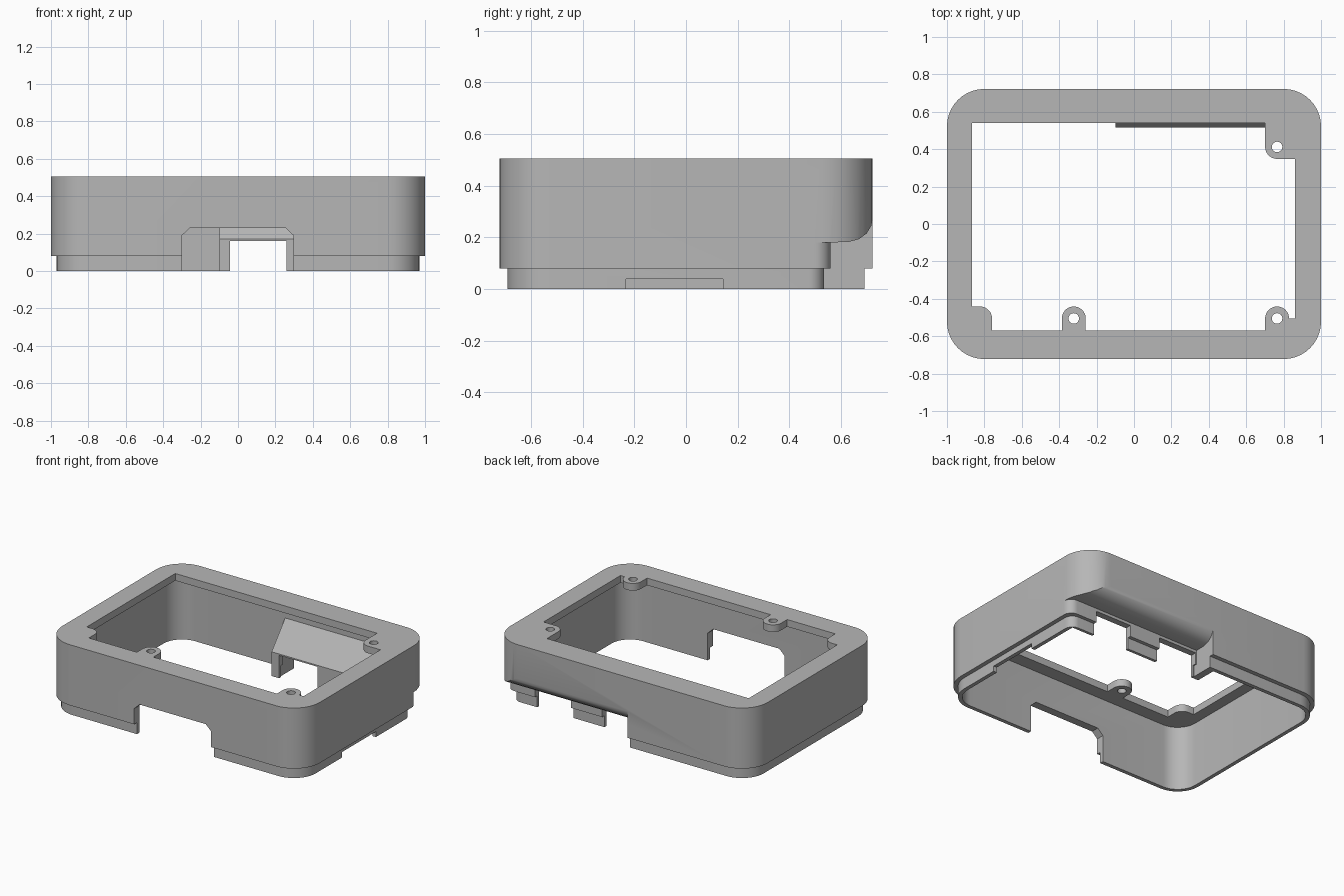
import bpy, bmesh, math
from mathutils import Vector

cube = bpy.data.objects.get("Cube")
if cube:
    bpy.data.objects.remove(cube, do_unlink=True)

grey = bpy.data.materials.new("plastic_grey")
grey.use_nodes = True
colour = (0.47, 0.47, 0.47, 1)
grey.diffuse_color = colour
grey.node_tree.nodes["Principled BSDF"].inputs["Base Color"].default_value = colour


def prism(name, points, low, high, axis="Z"):
    """Extrude an outline: XY along Z, XZ along Y, or YZ along X."""
    place = {"Z": lambda a, b, c: (a, b, c),
             "Y": lambda a, b, c: (a, c, b),
             "X": lambda a, b, c: (c, a, b)}[axis]
    bm = bmesh.new()
    face = bm.faces.new([bm.verts.new(place(a, b, low)) for a, b in points])
    top = bmesh.ops.extrude_face_region(bm, geom=[face])["geom"]
    shift = Vector(place(0, 0, high - low))
    bmesh.ops.translate(bm, vec=shift, verts=[v for v in top if isinstance(v, bmesh.types.BMVert)])
    bmesh.ops.recalc_face_normals(bm, faces=bm.faces)
    mesh = bpy.data.meshes.new(name)
    bm.to_mesh(mesh)
    bm.free()
    mesh.materials.append(grey)
    obj = bpy.data.objects.new(name, mesh)
    bpy.context.collection.objects.link(obj)
    return obj


def arc(cx, cy, r, start, end, steps=10):
    angles = [math.radians(start + (end - start) * i / steps) for i in range(steps + 1)]
    return [(cx + r * math.cos(t), cy + r * math.sin(t)) for t in angles]


def rounded(hx, hy, r):
    pts = []
    for i, (sx, sy) in enumerate([(1, 1), (-1, 1), (-1, -1), (1, -1)]):
        pts += arc(sx * (hx - r), sy * (hy - r), r, 90 * i, 90 * i + 90)
    return pts


def rect(x0, x1, y0, y1):
    return [(x0, y0), (x1, y0), (x1, y1), (x0, y1)]


def disc(x, y, r):
    return arc(x, y, r, 0, 348.75, 31)


def combine(target, operation, other):
    """Apply a boolean and remove the helper."""
    other.hide_render = True
    mod = target.modifiers.new("cut", "BOOLEAN")
    mod.operation, mod.solver, mod.object = operation, "EXACT", other
    bpy.context.view_layer.objects.active = target
    bpy.ops.object.modifier_apply(modifier=mod.name)
    bpy.data.objects.remove(other, do_unlink=True)


def cut(target, *args):
    combine(target, "DIFFERENCE", prism("cutter", *args))


# Outer shell with an inset lip round the bottom
housing = prism("housing", rounded(1, 0.722, 0.2), 0.08, 0.505)
combine(housing, "UNION", prism("lip", rounded(0.97, 0.692, 0.17), 0, 0.12))

# Hollow interior, keeping a sloped pocket at the back
cavity = prism("cavity", rounded(0.943, 0.665, 0.143), -0.1, 0.455)
cut(cavity, [(0.515, -0.2), (0.515, 0.17), (0.665, 0.35), (0.8, 0.35), (0.8, -0.2)],
    -0.1, 1.1, "X")
combine(housing, "DIFFERENCE", cavity)

# Top window, keeping the screw tabs
window = prism("window", rect(-0.865, 0.862, -0.57, 0.54), 0.4, 0.6)
screws = [(0.765, 0.412), (0.765, -0.505), (-0.322, -0.505)]
for x, y in screws + [(-0.823, -0.505)]:
    cut(window, disc(x, y, 0.064), 0.3, 0.7)
    y0, y1 = (y, 0.7) if y > 0 else (-0.7, y)
    cut(window, rect(x - 0.064, x + 0.064, y0, y1), 0.3, 0.7)
cut(window, rect(0.765, 1, 0.348, 0.7), 0.3, 0.7)
cut(window, rect(0.765, 1, -0.7, -0.505), 0.3, 0.7)
cut(window, rect(-1, -0.823, -0.7, -0.441), 0.3, 0.7)
combine(housing, "DIFFERENCE", window)
for x, y in screws:
    cut(housing, disc(x, y, 0.028), 0.4, 0.6)

# Recess on the outside of the back wall, running round the corner
for x, y, low, high in [(0.94, 0.56, 0.08, 0.18), (0.91, 0.535, -0.1, 0.08)]:
    r = 0.06
    outline = [(-0.05, y)] + arc(x, y - r, r, 90, 0) + [(1.1, y - r), (1.1, 1), (-0.05, 1)]
    cut(housing, outline, low, high)
cut(housing, [(0.56, 0.17), (0.56, 0.18), (0.63, 0.182), (0.67, 0.193), (0.7, 0.215),
              (0.718, 0.245), (0.723, 0.27), (0.9, 0.27), (0.9, 0.17)], -0.05, 1.1, "X")

# Two ports through the recessed wall
for x0, x1 in [(-0.042, 0.258), (0.5, 0.78)]:
    cut(housing, rect(x0, x1, -0.1, 0.16), 0.4, 0.9, "Y")

# Chamfered opening in the front wall
cut(housing, [(-0.3, -0.1), (0.297, -0.1), (0.297, 0.19), (0.255, 0.23),
              (-0.258, 0.23), (-0.3, 0.19)], -0.9, -0.55, "Y")

# Shallow notch in the left lip
cut(housing, rect(-0.232, 0.143, -0.1, 0.038), 0.9, 1.1, "X")

bpy.ops.object.select_all(action="DESELECT")
housing.select_set(True)
bpy.context.view_layer.objects.active = housing
bpy.ops.object.shade_smooth_by_angle(angle=math.radians(30))
